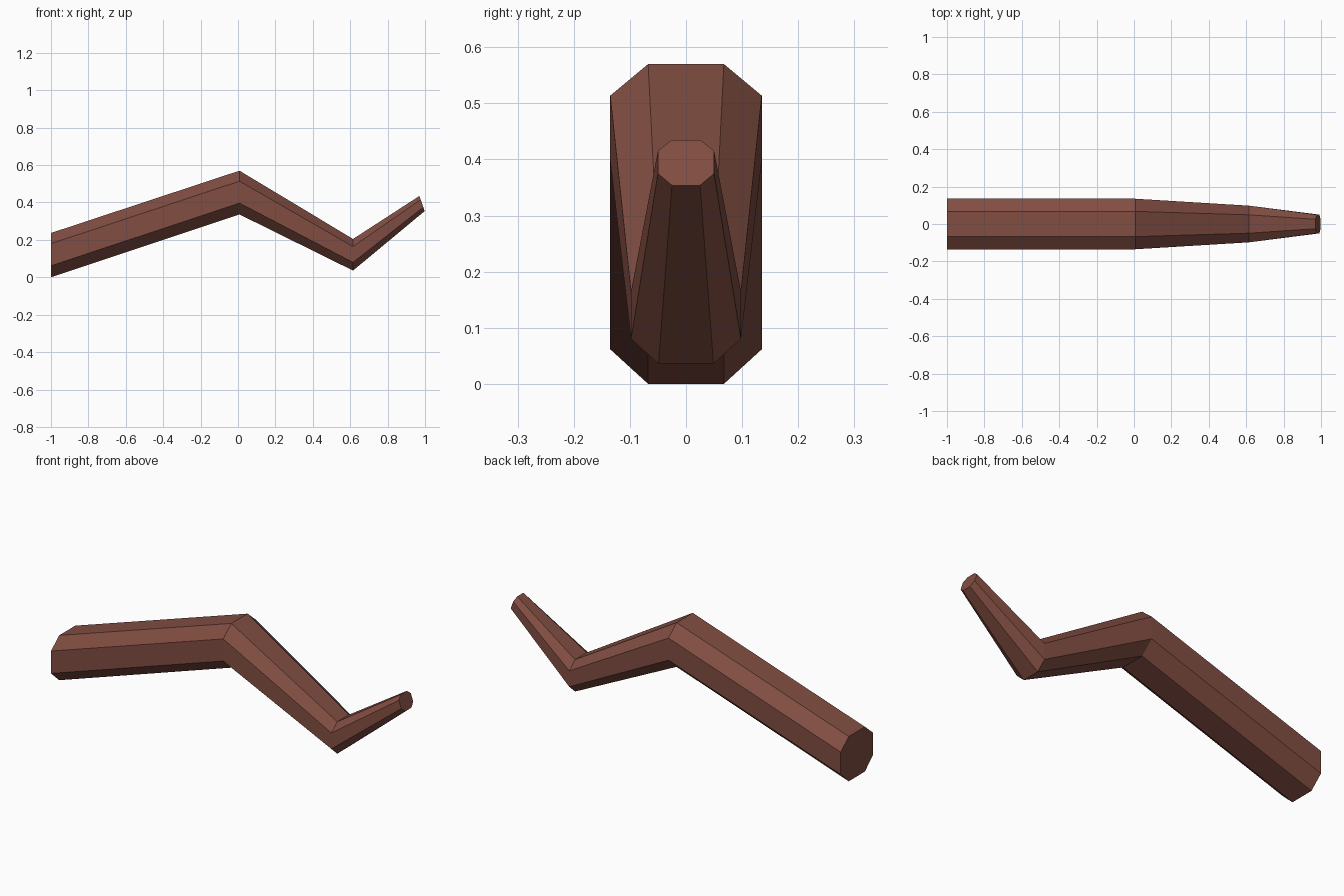
import bpy, bmesh

if "Cube" in bpy.data.objects:
    bpy.data.objects.remove(bpy.data.objects["Cube"])

# one flat colour for the whole limb
brown = bpy.data.materials.new("reddish_brown")
brown.diffuse_color = (0.22, 0.075, 0.054, 1)
brown.use_nodes = True
brown.node_tree.nodes["Principled BSDF"].inputs["Base Color"].default_value = brown.diffuse_color

# stations along the bent limb: bottom (x, z), top (x, z), half width in y
STATIONS = [
    ((-1.0, 0.0), (-1.0, 0.237), 0.135),
    ((0.008, 0.336), (0.008, 0.57), 0.135),
    ((0.615, 0.036), (0.615, 0.205), 0.098),
    ((0.998, 0.354), (0.97, 0.435), 0.05),
]
# octagon outline: (fraction of half width, fraction of height)
OCTAGON = [(-0.5, 0), (0.5, 0), (1, 0.26), (1, 0.76),
           (0.5, 1), (-0.5, 1), (-1, 0.76), (-1, 0.26)]

bm = bmesh.new()
rings = []
for (bx, bz), (tx, tz), w in STATIONS:
    rings.append([bm.verts.new((bx + (tx - bx) * h, w * s, bz + (tz - bz) * h))
                  for s, h in OCTAGON])

# side walls between neighbouring rings, then the two end caps
for a, b in zip(rings, rings[1:]):
    for i in range(8):
        j = (i + 1) % 8
        bm.faces.new((a[i], a[j], b[j], b[i]))
bm.faces.new(rings[0])
bm.faces.new(rings[-1])
bmesh.ops.recalc_face_normals(bm, faces=bm.faces)

mesh = bpy.data.meshes.new("bent_branch")
bm.to_mesh(mesh)
bm.free()
mesh.materials.append(brown)
bpy.context.collection.objects.link(bpy.data.objects.new("bent_branch", mesh))
